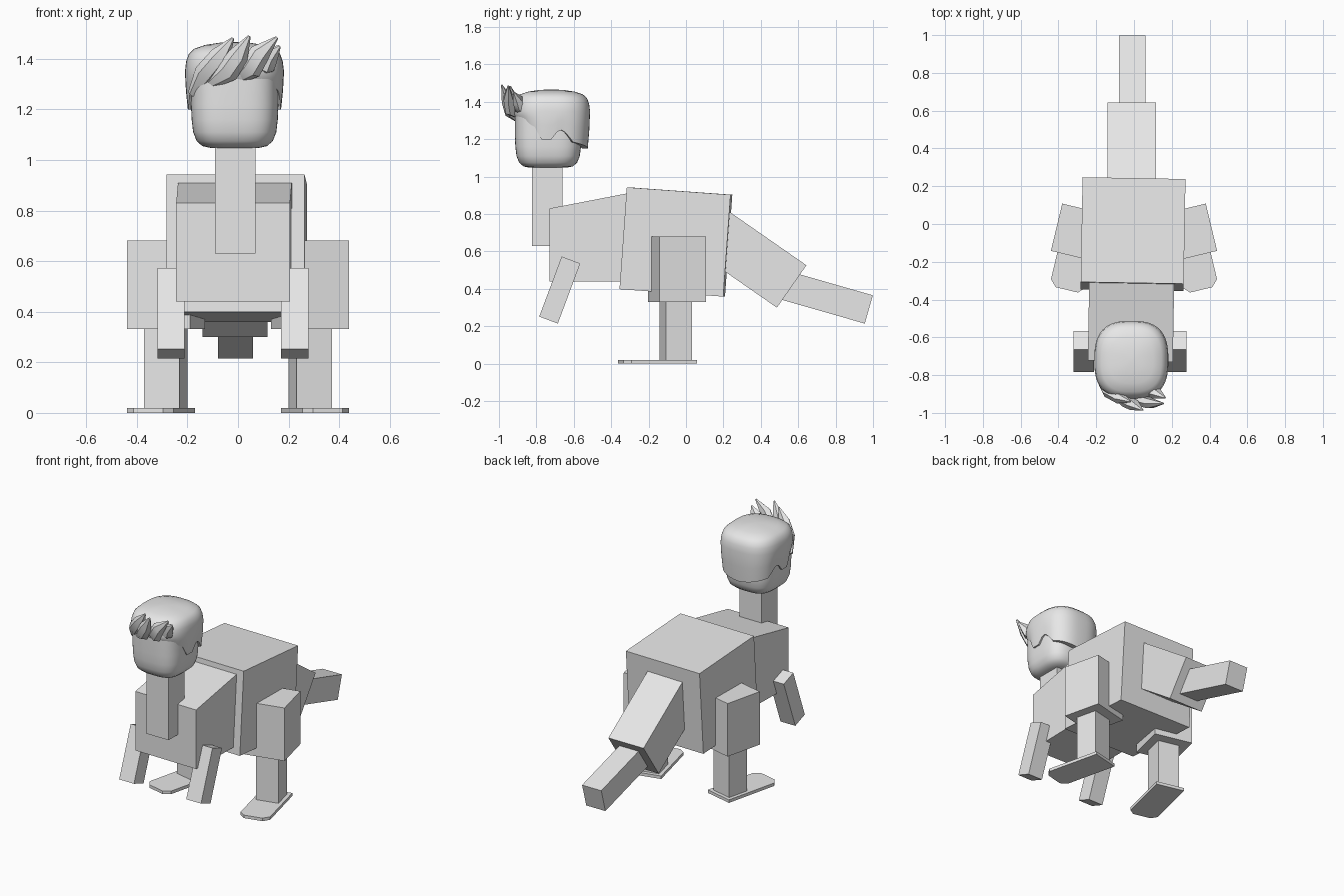
import bpy
import bmesh
from math import radians, sin, cos, pi, copysign
from mathutils import Euler, Matrix, Vector

default_cube = bpy.data.objects.get("Cube")
if default_cube:
    bpy.data.objects.remove(default_cube, do_unlink=True)

# One plain grey for everything
grey = bpy.data.materials.new("plain_grey")
grey.use_nodes = True
grey.diffuse_color = (0.8, 0.8, 0.8, 1)
grey.node_tree.nodes["Principled BSDF"].inputs["Base Color"].default_value = grey.diffuse_color


def finish(name, bm):
    """Turn a bmesh into a named grey object."""
    bmesh.ops.recalc_face_normals(bm, faces=bm.faces)
    mesh = bpy.data.meshes.new(name)
    bm.to_mesh(mesh)
    bm.free()
    mesh.materials.append(grey)
    obj = bpy.data.objects.new(name, mesh)
    bpy.context.collection.objects.link(obj)
    return obj


def smooth(obj, angle):
    bpy.ops.object.select_all(action="DESELECT")
    obj.select_set(True)
    bpy.context.view_layer.objects.active = obj
    bpy.ops.object.shade_smooth_by_angle(angle=radians(angle))


def box(name, centre, size, pitch=0, yaw=0):
    """Box with a pitch about x and a yaw about z, in degrees."""
    bm = bmesh.new()
    bmesh.ops.create_cube(bm, size=1)
    turn = Euler((radians(pitch), 0, radians(yaw))).to_matrix().to_4x4()
    place = Matrix.Translation(centre) @ turn @ Matrix.Diagonal((*size, 1))
    bmesh.ops.transform(bm, matrix=place, verts=bm.verts)
    return finish(name, bm)


def prism(name, outline, depth, place):
    """Extrude a flat outline by the depth vector, then place it."""
    bm = bmesh.new()
    face = bm.faces.new([bm.verts.new(p) for p in outline])
    grown = bmesh.ops.extrude_face_region(bm, geom=[face])["geom"]
    moved = [v for v in grown if isinstance(v, bmesh.types.BMVert)]
    bmesh.ops.translate(bm, verts=moved, vec=depth)
    bmesh.ops.transform(bm, matrix=place, verts=bm.verts)
    return finish(name, bm)


def skin(name, rings):
    """Join closed rings of points and cap both ends."""
    bm = bmesh.new()
    loops = [[bm.verts.new(p) for p in ring] for ring in rings]
    count = len(loops[0])
    for low, high in zip(loops, loops[1:]):
        for i in range(count):
            j = (i + 1) % count
            bm.faces.new((low[i], low[j], high[j], high[i]))
    bm.faces.new(loops[0])
    bm.faces.new(loops[-1])
    return finish(name, bm)


def oval(angle, half_x, half_y, power):
    """Point on a squarish oval; angle zero faces the front."""
    s, c = sin(angle), cos(angle)
    return (half_x * copysign(abs(s) ** (2 / power), s),
            -half_y * copysign(abs(c) ** (2 / power), c))


# Trunk: tilted hip block and wedge-topped chest
box("hips", (-0.005, -0.054, 0.651), (0.545, 0.556, 0.546), pitch=-4.1, yaw=-1)
side = [(-0.225, -0.715, 0.44), (-0.225, -0.25, 0.44),
        (-0.225, -0.25, 0.92), (-0.225, -0.715, 0.83)]
prism("chest", side, (0.45, 0, 0),
      Matrix.Translation((-0.007, -0.012, 0)) @ Matrix.Rotation(radians(-1), 4, "Z"))
box("neck", (-0.01, -0.742, 0.865), (0.16, 0.165, 0.47))

# Tail in two segments
box("tail_base", (-0.012, 0.339, 0.57), (0.257, 0.55, 0.276), pitch=-34.8)
box("tail_tip", (-0.01, 0.713, 0.366), (0.14, 0.55, 0.157), pitch=-16)

# Arms and splayed legs
for label, s in (("left", 1), ("right", -1)):
    box(label + "_arm", (s * 0.245 - 0.02, -0.675, 0.394), (0.108, 0.106, 0.343), pitch=-20.5)
    splay = s * 13.5
    box(label + "_thigh", (s * 0.285, -0.047, 0.506), (0.257, 0.257, 0.35), yaw=splay)
    box(label + "_shin", (s * 0.285, -0.055, 0.18), (0.143, 0.143, 0.33), yaw=splay)
    w, back, front, cut = 0.095, 0.095, -0.302, 0.035
    sole = [(w, back, 0), (w, front + cut, 0), (w - cut, front, 0),
            (cut - w, front, 0), (-w, front + cut, 0), (-w, back, 0)]
    prism(label + "_foot", sole, (0, 0, 0.02),
          Matrix.Translation((s * 0.285, -0.055, 0)) @ Matrix.Rotation(radians(splay), 4, "Z"))

# Head: rounded block
COLUMNS = 72
angles = [2 * pi * i / COLUMNS for i in range(COLUMNS)]
head_profile = [(0.55, 1.048), (0.74, 1.055), (0.87, 1.075), (0.95, 1.11),
                (0.985, 1.16), (1, 1.22), (1, 1.36), (0.8, 1.4)]
rings = []
for scale, z in head_profile:
    flat = [oval(a, 0.173 * scale, 0.178 * scale, 3.2) for a in angles]
    rings.append([(x - 0.013, y - 0.737, z) for x, y in flat])
smooth(skin("head", rings), 40)

# Hair cap: hairline height by angle from the front, with sideburns
hairline = [(0, 1.32), (50, 1.3), (70, 1.265), (80, 1.2), (90, 1.2),
            (97, 1.255), (105, 1.24), (120, 1.185), (180, 1.15)]


def hair_edge(angle):
    d = abs((angle * 180 / pi + 180) % 360 - 180)
    for (a, za), (b, zb) in zip(hairline, hairline[1:]):
        if d <= b:
            return za + (zb - za) * (d - a) / (b - a)
    return hairline[-1][1]


def hair_ring(scale, height):
    ring = []
    for a in angles:
        x, y = oval(a, 0.194 * scale, 0.205 * scale, 2.7)
        ring.append((x - 0.014, y - 0.72, height(a)))
    return ring


rings = [hair_ring(0.8, hair_edge), hair_ring(0.95, hair_edge)]
rings.append(hair_ring(0.99, lambda a: 0.5 * (hair_edge(a) + 1.35)))
for scale, z in [(1.01, 1.35), (0.985, 1.39), (0.93, 1.42), (0.82, 1.44),
                 (0.6, 1.455), (0.3, 1.464), (0.05, 1.466)]:
    rings.append(hair_ring(scale, lambda a, z=z: z))
smooth(skin("hair_cap", rings), 50)


# Swept fringe: tapered six-sided locks along short paths
def lock(name, path, widths):
    points = [Vector(p) for p in path]
    rings = []
    for i, p in enumerate(points):
        along = (points[min(i + 1, len(points) - 1)] - points[max(i - 1, 0)]).normalized()
        across = along.cross(Vector((0, -1, 0))).normalized()
        out = across.cross(along)
        rings.append([p + widths[i] * (across * cos(k * pi / 3) + 0.7 * out * sin(k * pi / 3))
                      for k in range(6)])
    smooth(skin(name, rings), 45)


taper = (0.02, 0.045, 0.042, 0.006)
lock("fringe_side", [(-0.18, -0.83, 1.26), (-0.13, -0.89, 1.34),
                     (-0.07, -0.925, 1.41), (-0.02, -0.94, 1.482)], taper)
lock("fringe_middle", [(-0.11, -0.89, 1.3), (-0.04, -0.94, 1.35),
                       (0.0, -0.96, 1.41), (0.045, -0.985, 1.49)], taper)
lock("fringe_curl", [(0.0, -0.88, 1.32), (0.05, -0.94, 1.36),
                     (0.085, -0.95, 1.42), (0.155, -0.95, 1.485)], taper)
lock("fringe_end", [(0.09, -0.85, 1.34), (0.1, -0.89, 1.37),
                    (0.12, -0.9, 1.41), (0.165, -0.92, 1.45)], taper)
